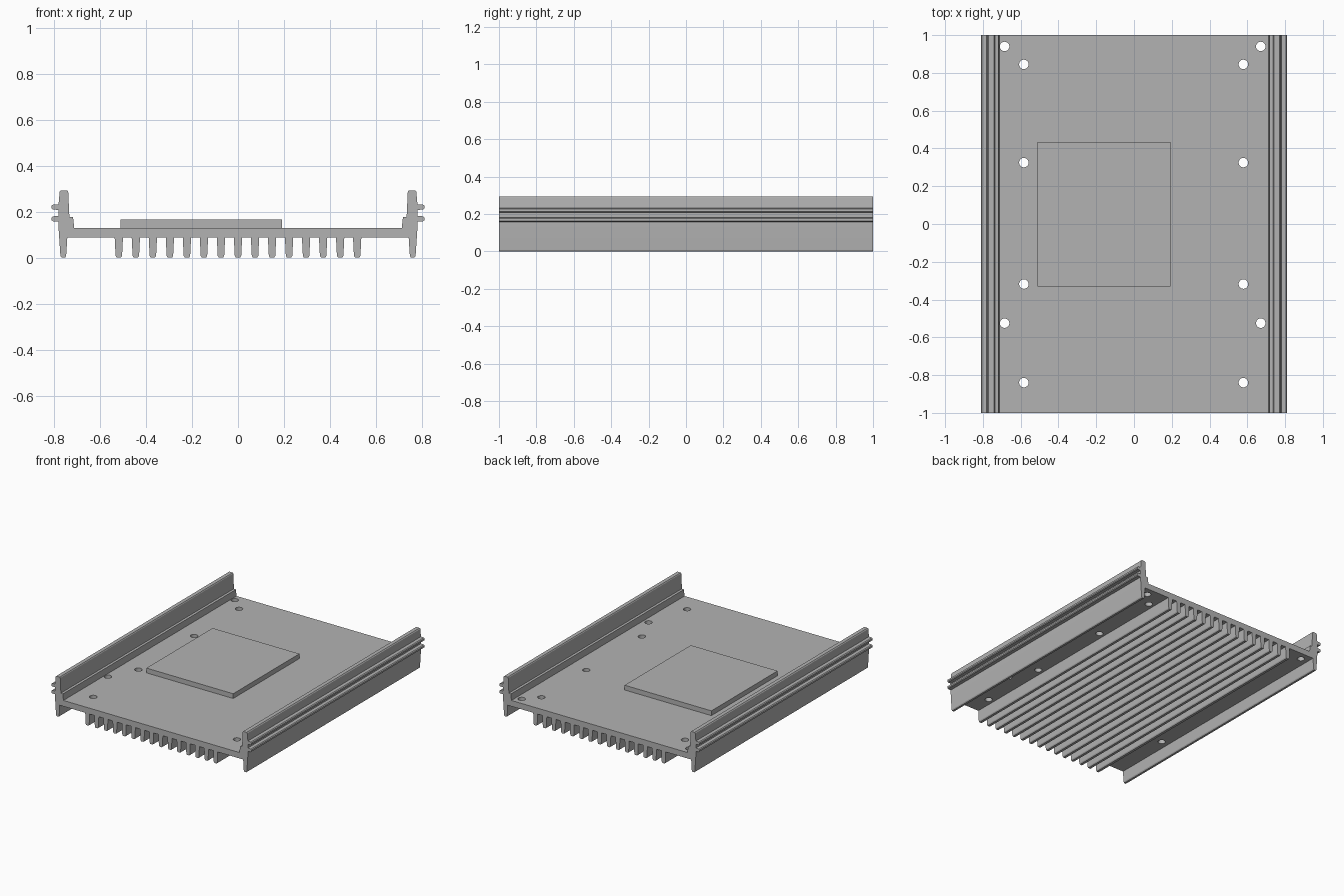
import bpy
import bmesh
from mathutils import Matrix

if "Cube" in bpy.data.objects:
    bpy.data.objects.remove(bpy.data.objects["Cube"], do_unlink=True)

metal = bpy.data.materials.new("aluminium_grey")
metal.use_nodes = True
grey = (0.45, 0.45, 0.45, 1)
metal.diffuse_color = grey
metal.node_tree.nodes["Principled BSDF"].inputs["Base Color"].default_value = grey

PLATE_LOW, PLATE_TOP = 0.087, 0.13


def add_object(name, bm):
    bmesh.ops.recalc_face_normals(bm, faces=bm.faces)
    mesh = bpy.data.meshes.new(name)
    bm.to_mesh(mesh)
    bm.free()
    obj = bpy.data.objects.new(name, mesh)
    obj.data.materials.append(metal)
    bpy.context.collection.objects.link(obj)
    return obj


def extrude_profile(name, profile, y0, y1):
    bm = bmesh.new()
    face = bm.faces.new([bm.verts.new((x, y0, z)) for x, z in profile])
    result = bmesh.ops.extrude_face_region(bm, geom=[face])
    verts = [v for v in result["geom"] if isinstance(v, bmesh.types.BMVert)]
    bmesh.ops.translate(bm, verts=verts, vec=(0, y1 - y0, 0))
    return add_object(name, bm)


def fin(x):
    # Tapered cooling fin with chamfered tip
    side = [(0.018, PLATE_LOW), (0.014, 0.008), (0.009, 0)]
    return [(x - dx, z) for dx, z in side] + [(x + dx, z) for dx, z in reversed(side)]


def rail(z):
    # Rounded guide rail projecting from the outer wall
    return [(0.78, z - 0.012), (0.804, z - 0.011), (0.81, z - 0.006),
            (0.81, z + 0.006), (0.804, z + 0.011), (0.78, z + 0.012)]


# Side wall, from the foot's inner root up and over to the plate top
wall = [(0.742, PLATE_LOW), (0.747, 0.008), (0.752, 0), (0.767, 0), (0.772, 0.008), (0.78, 0.13)]
wall += rail(0.169) + rail(0.22)
wall += [(0.775, 0.287), (0.77, 0.293), (0.742, 0.293), (0.738, 0.287),
         (0.733, 0.178), (0.717, 0.176), (0.712, PLATE_TOP)]

profile = []
for i in range(15):
    profile += fin((i - 7) * 0.074)
profile += wall + [(-x, z) for x, z in reversed(wall)]
body = extrude_profile("finned_chassis", profile, -1, 1)

# Mounting holes through the plate
holes = [(x, y) for x in (-0.583, 0.579) for y in (0.845, 0.325, -0.318, -0.84)]
holes += [(x, y) for x in (-0.685, 0.671) for y in (0.94, -0.525)]
bm = bmesh.new()
for x, y in holes:
    bmesh.ops.create_cone(bm, cap_ends=True, segments=32, radius1=0.025, radius2=0.025,
                          depth=0.2, matrix=Matrix.Translation((x, y, 0.108)))
drill = add_object("hole_cutter", bm)
drill.hide_render = True

cut = body.modifiers.new("mounting_holes", "BOOLEAN")
cut.operation = "DIFFERENCE"
cut.solver = "EXACT"
cut.object = drill
bpy.context.view_layer.objects.active = body
body.select_set(True)
bpy.ops.object.modifier_apply(modifier=cut.name)
bpy.data.objects.remove(drill, do_unlink=True)
bpy.ops.object.shade_smooth_by_angle(angle=0.4)

# Raised contact pad
pad = [(-0.51, PLATE_TOP), (0.192, PLATE_TOP), (0.192, 0.165), (-0.51, 0.165)]
extrude_profile("contact_pad", pad, -0.33, 0.435)
